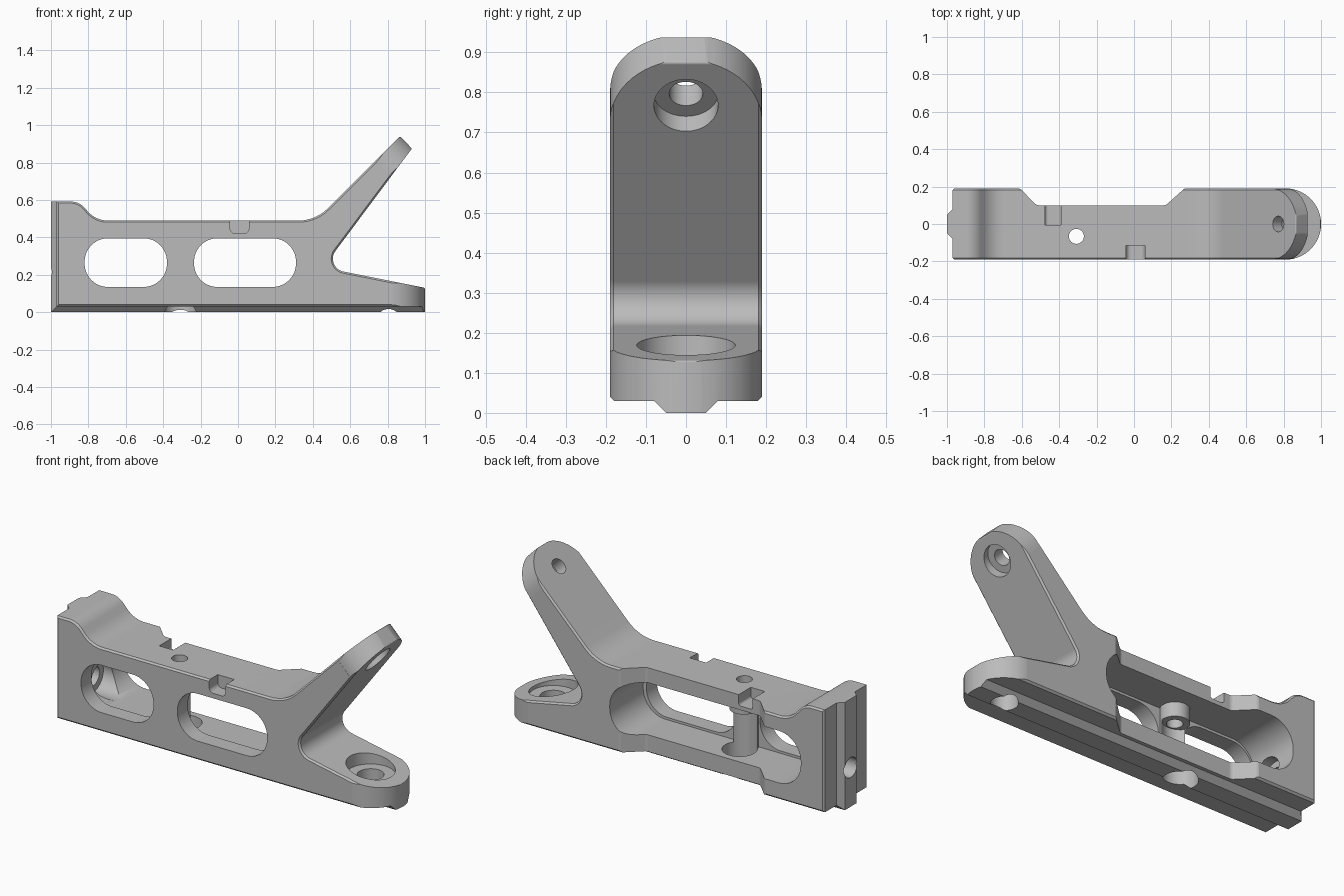
import bpy, bmesh, math
from mathutils import Vector

cube = bpy.data.objects.get("Cube")
if cube:
    bpy.data.objects.remove(cube, do_unlink=True)

metal = bpy.data.materials.new("grey_metal")
metal.use_nodes = True
metal.diffuse_color = (0.5, 0.5, 0.5, 1)
metal.node_tree.nodes["Principled BSDF"].inputs["Base Color"].default_value = (0.5, 0.5, 0.5, 1)


# Outline helpers
def rounded(corners):
    """Turn (u, v, radius) corners into an outline with true fillets."""
    out = []
    for i, c in enumerate(corners):
        p = Vector(c[:2])
        r = c[2] if len(c) > 2 else 0
        if not r:
            out.append(p)
            continue
        a = (Vector(corners[i - 1][:2]) - p).normalized()
        b = (Vector(corners[(i + 1) % len(corners)][:2]) - p).normalized()
        half = a.angle(b) / 2
        centre = p + (a + b).normalized() * r / math.sin(half)
        start = p + a * r / math.tan(half) - centre
        end = p + b * r / math.tan(half) - centre
        sweep = start.angle(end)
        n = max(3, round(math.degrees(sweep) / 6))
        for k in range(n + 1):
            t = sweep * k / n
            out.append(centre + (start * math.sin(sweep - t) + end * math.sin(t)) / math.sin(sweep))
    return out


def rounded_box(u0, u1, v0, v1, r):
    return rounded([(u0, v0, r), (u1, v0, r), (u1, v1, r), (u0, v1, r)])


def circle(u, v, r, n=48):
    return [Vector((u + r * math.cos(math.tau * k / n), v + r * math.sin(math.tau * k / n)))
            for k in range(n)]


def inset(pts, d):
    """Offset a counter-clockwise outline inward."""
    out = []
    for i, p in enumerate(pts):
        a = (p - pts[i - 1]).normalized()
        b = (pts[(i + 1) % len(pts)] - p).normalized()
        na, nb = Vector((-a.y, a.x)), Vector((-b.y, b.x))
        out.append(p + (na + nb) * d / (1 + na.dot(nb)))
    return out


# Extrusion directions
def along_x(u, v, w):
    return Vector((w, u, v))


def along_y(u, v, w):
    return Vector((u, w, v))


def along_z(u, v, w):
    return Vector((u, v, w))


def through_arm(u, v, w):
    s = math.sqrt(0.5)
    return Vector((0.736 + s * (u + w), v, 0.811 + s * (u - w)))


def prism(name, pts, low, high, place, chamfer=0):
    levels = [(low, pts), (high, pts)]
    if chamfer:
        small = inset(pts, chamfer)
        levels = [(low, small), (low + chamfer, pts), (high - chamfer, pts), (high, small)]
    bm = bmesh.new()
    rings = [[bm.verts.new(place(p.x, p.y, w)) for p in ring] for w, ring in levels]
    for lo, hi in zip(rings, rings[1:]):
        for i in range(len(lo)):
            bm.faces.new((lo[i - 1], lo[i], hi[i], hi[i - 1]))
    bm.faces.new(rings[0])
    bm.faces.new(rings[-1])
    bmesh.ops.recalc_face_normals(bm, faces=bm.faces)
    mesh = bpy.data.meshes.new(name)
    bm.to_mesh(mesh)
    bm.free()
    mesh.materials.append(metal)
    obj = bpy.data.objects.new(name, mesh)
    bpy.context.collection.objects.link(obj)
    return obj


# Side profile: base, lug, sloping arm and raised end block
profile = rounded([
    (-1, 0), (1, 0), (1, 0.13, 0.01), (0.455, 0.239, 0.07), (0.93, 0.875, 0.008),
    (0.866, 0.941, 0.008), (0.415, 0.49, 0.22), (-0.76, 0.49, 0.14),
    (-0.85, 0.592, 0.1), (-1, 0.592)])
body = prism("bracket_body", profile, -0.19, 0.19, along_y, 0.009)


def combine(tool, operation="DIFFERENCE"):
    mod = body.modifiers.new("shape", "BOOLEAN")
    mod.operation = operation
    mod.solver = "EXACT"
    mod.object = tool
    bpy.context.view_layer.objects.active = body
    bpy.ops.object.modifier_apply(modifier=mod.name)
    bpy.data.objects.remove(tool, do_unlink=True)


# Plan: end tongue, round lug and stepped-in back
plan = rounded([
    (-1, -0.05), (-0.97, -0.08), (-0.97, -0.18), (-0.96, -0.1905),
    (1, -0.1905, 0.19), (1, 0.1905, 0.19), (0.27, 0.1905, 0.03), (0.17, 0.1, 0.03),
    (-0.52, 0.1, 0.03), (-0.61, 0.1905, 0.03),
    (-0.96, 0.1905), (-0.97, 0.18), (-0.97, 0.08), (-1, 0.05)])
combine(prism("plan", plan, -0.1, 1.1, along_z), "INTERSECT")

# Cross-section: tapered tongue under the base
half = [(0.05, 0), (0.08, 0.03), (0.18, 0.03), (0.192, 0.042), (0.192, 1.1)]
section = [Vector(p) for p in half] + [Vector((-y, z)) for y, z in reversed(half)]
section_tool = prism("section", section, -1.2, 1.2, along_x)
combine(section_tool, "INTERSECT")

# Round arm tip
arc = [Vector((0.1895 * math.cos(t), 0.1895 * math.sin(t)))
       for t in (math.pi / 2 - math.pi * k / 32 for k in range(33))]
tip = [Vector((0, 0.3))] + arc + [Vector((0, -0.3)), Vector((0.4, -0.3)), Vector((0.4, 0.3))]
combine(prism("tip", tip, -0.1, 0.2, through_arm))

# Back pocket and the two front windows
combine(prism("pocket", rounded_box(-0.83, 0.33, 0.122, 0.408, 0.135), -0.1, 0.3, along_y))
for x0, x1 in ((-0.82, -0.38), (-0.235, 0.31)):
    combine(prism("window", rounded_box(x0, x1, 0.135, 0.395, 0.125), -0.3, -0.05, along_y))

# Screw boss between the windows, with its bore and access hole
combine(prism("boss", circle(-0.308, -0.064, 0.073), 0.1, 0.45, along_z), "UNION")
combine(prism("access", circle(-0.308, -0.025, 0.088), -0.1, 0.33, along_z))
combine(prism("screw_hole", circle(-0.308, -0.066, 0.04), 0.25, 0.6, along_z))

# End block hole with counterbore
combine(prism("end_hole", circle(0, 0.215, 0.055), -1.1, -0.7, along_x))
combine(prism("end_counterbore", circle(0, 0.215, 0.09), -0.88, -0.7, along_x))

# Lug hole with counterbore
combine(prism("lug_hole", circle(0.805, 0, 0.067), -0.1, 0.4, along_z))
combine(prism("lug_counterbore", circle(0.805, 0, 0.123), 0.125, 0.4, along_z))

# Arm hole with counterbore on the underside
combine(prism("arm_hole", circle(0.05, 0, 0.042), -0.1, 0.3, through_arm))
combine(prism("arm_counterbore", circle(0.05, 0, 0.08), 0.07, 0.25, through_arm))

# Small notches in the top rail
combine(prism("front_notch", rounded_box(-0.042, 0.058, 0.422, 0.6, 0.025), -0.3, -0.115, along_y))
combine(prism("back_notch", rounded_box(-0.475, -0.39, 0.43, 0.6, 0.015), -0.005, 0.2, along_y))

# Smooth curved faces, crisp edges
bpy.ops.object.select_all(action="DESELECT")
body.select_set(True)
bpy.context.view_layer.objects.active = body
bpy.ops.object.shade_smooth_by_angle(angle=math.radians(30))
weighted = body.modifiers.new("even_normals", "WEIGHTED_NORMAL")
weighted.keep_sharp = True
